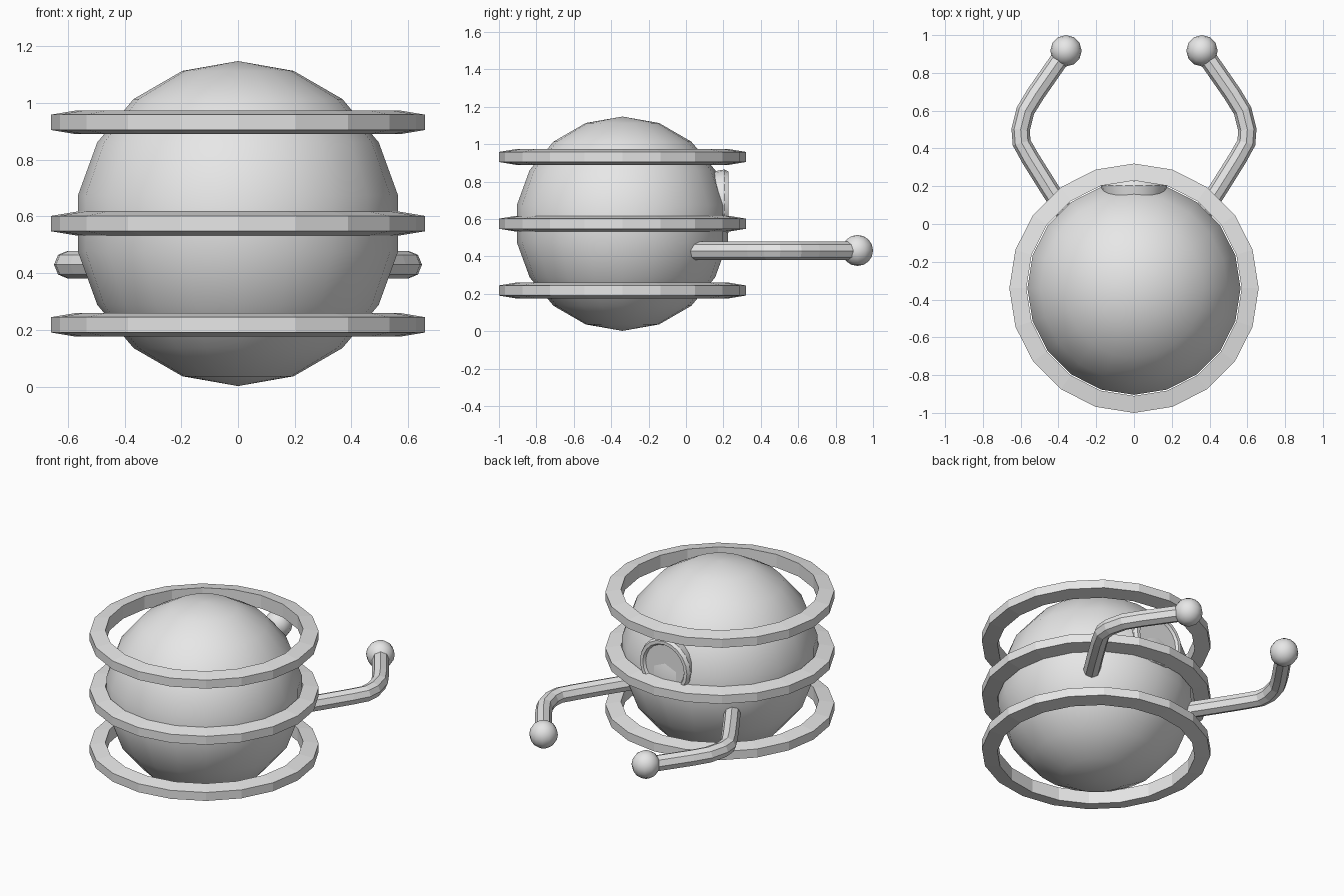
import bpy, bmesh
from math import sin, cos, pi, radians
from mathutils import Matrix

cube = bpy.data.objects.get("Cube")
if cube:
    bpy.data.objects.remove(cube, do_unlink=True)

grey = bpy.data.materials.new("light_grey")
grey.use_nodes = True
GREY = (0.8, 0.8, 0.8, 1)
grey.diffuse_color = GREY
grey.node_tree.nodes["Principled BSDF"].inputs["Base Color"].default_value = GREY

CENTRE_Y, CENTRE_Z = -0.34, 0.575


def finish(obj, smooth_angle=None):
    """Apply the colour and optional smooth shading."""
    obj.data.materials.append(grey)
    if smooth_angle:
        bpy.ops.object.select_all(action='DESELECT')
        bpy.context.view_layer.objects.active = obj
        obj.select_set(True)
        bpy.ops.object.shade_smooth_by_angle(angle=radians(smooth_angle))
    return obj


def lathe(name, profile, sides, location, tilt=0, closed=False, smooth_angle=None):
    """Turn a (radius, height) profile about its axis."""
    bm = bmesh.new()
    rows = []
    for r, h in profile:
        if r < 1e-6:
            rows.append([bm.verts.new((0, 0, h))] * sides)
        else:
            rows.append([bm.verts.new((r * sin(2 * pi * i / sides), r * cos(2 * pi * i / sides), h))
                         for i in range(sides)])
    pairs = list(zip(rows, rows[1:] + rows[:1])) if closed else list(zip(rows, rows[1:]))
    for a, b in pairs:
        for i in range(sides):
            j = (i + 1) % sides
            corners = list(dict.fromkeys((a[i], a[j], b[j], b[i])))
            if len(corners) > 2:
                bm.faces.new(corners)
    bmesh.ops.recalc_face_normals(bm, faces=bm.faces)
    bm.transform(Matrix.Rotation(tilt, 4, 'X'))
    mesh = bpy.data.meshes.new(name)
    bm.to_mesh(mesh)
    bm.free()
    obj = bpy.data.objects.new(name, mesh)
    obj.location = location
    bpy.context.collection.objects.link(obj)
    return finish(obj, smooth_angle)


def ball_profile(radius, rings):
    return [(radius * sin(pi * k / rings), radius * cos(pi * k / rings)) for k in range(rings + 1)]


# Round body
lathe("body", ball_profile(0.573, 9), 20, (0, CENTRE_Y, CENTRE_Z), smooth_angle=40)

# Three hoops with tapered section
hoop = [(0.57, 0.042), (0.66, 0.027), (0.66, -0.027), (0.57, -0.042)]
for label, z in (("lower", 0.218), ("middle", CENTRE_Z), ("upper", 0.932)):
    lathe(label + "_hoop", hoop, 20, (0, CENTRE_Y, z), closed=True)

# Rimmed dish on the back, axis along y
dish = [(0, 0), (0.165, 0), (0.175, 0.055), (0.165, 0.077), (0.145, 0.077), (0.135, 0.062), (0, 0.062)]
lathe("back_dish", dish, 20, (0, 0.15, 0.69), tilt=-pi / 2, smooth_angle=25)

# Curved arms with ball ends
arm_path = [(0.36, 0.05), (0.45, 0.19), (0.55, 0.35), (0.595, 0.43),
            (0.6, 0.5), (0.575, 0.6), (0.52, 0.69), (0.36, 0.92)]
for label, side in (("left", 1), ("right", -1)):
    curve = bpy.data.curves.new(label + "_arm", 'CURVE')
    curve.dimensions = '3D'
    curve.bevel_depth = 0.049
    curve.bevel_resolution = 2
    curve.use_fill_caps = True
    spline = curve.splines.new('POLY')
    spline.points.add(len(arm_path) - 1)
    for point, (x, y) in zip(spline.points, arm_path):
        point.co = (side * x, y, 0.43, 1)
    spline.use_smooth = False
    arm = bpy.data.objects.new(label + "_arm", curve)
    bpy.context.collection.objects.link(arm)
    finish(arm)
    lathe(label + "_arm_ball", ball_profile(0.083, 8), 12, (side * 0.36, 0.917, 0.432), smooth_angle=60)
